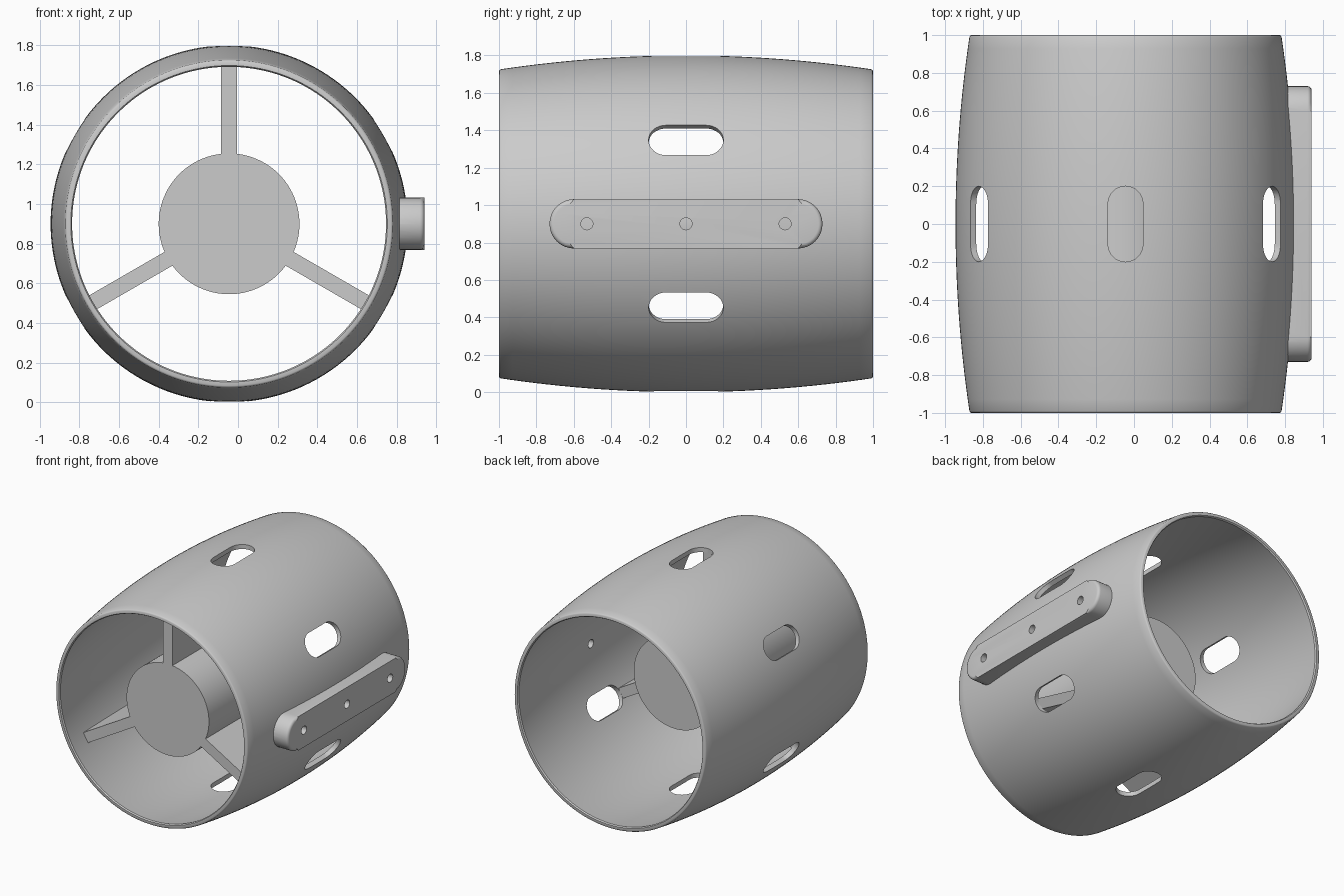
import bpy
import bmesh
from math import cos, sin, pi, radians
from mathutils import Matrix, Vector

if "Cube" in bpy.data.objects:
    bpy.data.objects.remove(bpy.data.objects["Cube"])

AXIS = Vector((-0.045, 0, 0.9))   # centre line of the duct
WALL = 0.035

gray = bpy.data.materials.new("plain_gray")
gray.use_nodes = True
gray.diffuse_color = (0.6, 0.6, 0.6, 1)
gray.node_tree.nodes["Principled BSDF"].inputs["Base Color"].default_value = (0.6, 0.6, 0.6, 1)


def finish(name, bm):
    """Turn a bmesh drawn around the duct axis into an object."""
    bmesh.ops.recalc_face_normals(bm, faces=bm.faces)
    mesh = bpy.data.meshes.new(name)
    bm.to_mesh(mesh)
    bm.free()
    mesh.materials.append(gray)
    obj = bpy.data.objects.new(name, mesh)
    obj.location = AXIS
    bpy.context.collection.objects.link(obj)
    return obj


def lathe(name, profile, closed, steps=160):
    """Spin (radius, y) points around the y axis; open profiles get caps."""
    bm = bmesh.new()
    rings = [[bm.verts.new((r * cos(2 * pi * i / steps), y, r * sin(2 * pi * i / steps)))
              for i in range(steps)] for r, y in profile]
    pairs = list(zip(rings, rings[1:]))
    if closed:
        pairs.append((rings[-1], rings[0]))
    else:
        bm.faces.new(rings[0])
        bm.faces.new(rings[-1])
    for a, b in pairs:
        for i in range(steps):
            j = (i + 1) % steps
            bm.faces.new((a[i], a[j], b[j], b[i]))
    return finish(name, bm)


def prism(name, outline, sweep, angle=0, bevel=0):
    """Sweep a flat outline, soften its far rim, and turn it around the duct axis."""
    bm = bmesh.new()
    near = [bm.verts.new(p) for p in outline]
    far = [bm.verts.new(Vector(p) + Vector(sweep)) for p in outline]
    bm.faces.new(near)
    top = bm.faces.new(far)
    for i in range(len(near)):
        j = (i + 1) % len(near)
        bm.faces.new((near[i], near[j], far[j], far[i]))
    if bevel:
        bmesh.ops.bevel(bm, geom=list(top.edges), offset=bevel, segments=4,
                        profile=0.5, affect='EDGES')
    bm.transform(Matrix.Rotation(-radians(angle), 4, 'Y'))
    return finish(name, bm)


def stadium(x, half_length, radius, y=0, steps=16):
    """Round-ended outline lying in the plane at the given x."""
    points = []
    for side in (1, -1):
        for i in range(steps + 1):
            a = pi * i / steps
            points.append((x, y + side * (half_length - radius + radius * sin(a)),
                           side * radius * cos(a)))
    if half_length == radius:
        points = points[:steps] + points[steps + 1:-1]
    return points


def cut(obj, cutters):
    """Subtract the cutters for good and delete them."""
    for c in cutters:
        mod = obj.modifiers.new("cut", 'BOOLEAN')
        mod.operation = 'DIFFERENCE'
        mod.solver = 'EXACT'
        mod.object = c
        c.hide_render = True
    bpy.context.view_layer.update()
    graph = bpy.context.evaluated_depsgraph_get()
    mesh = bpy.data.meshes.new_from_object(obj.evaluated_get(graph))
    obj.modifiers.clear()
    obj.data = mesh


def outer(y):
    return 0.9 - 0.075 * y * y


# Barrel-shaped duct shell with softened rims
stations = [-0.99 + 1.98 * i / 32 for i in range(33)]
rim = 0.008
profile = [(outer(y), y) for y in stations]
profile += [(outer(1) - rim / 3, 0.997), (outer(1) - rim, 1), (outer(1) - WALL + rim, 1)]
profile += [(outer(y) - WALL, y) for y in reversed(stations)]
profile += [(outer(1) - WALL + rim, -1), (outer(1) - rim, -1), (outer(1) - rim / 3, -0.997)]
shell = lathe("duct_shell", profile, True)

# Six slots around the middle, and three screw holes
slots = [prism("slot_cutter", stadium(0.7, 0.2, 0.0925), (0.4, 0, 0), 30 + 60 * k)
         for k in range(6)]
holes = [prism("hole_cutter", stadium(0.853, 0.032, 0.032, y), (0.3, 0, 0))
         for y in (-0.53, 0, 0.53)]
core = lathe("core_cutter", [(outer(y) - WALL / 2, y) for y in stations], False)
cut(shell, slots + holes[1:2])

# Mounting bar seated on the curved wall
bar = prism("mounting_bar", stadium(0.75, 0.73, 0.132), (0.235, 0, 0), bevel=0.022)
cut(bar, [core] + holes)
for helper in slots + holes + [core]:
    bpy.data.objects.remove(helper)

# Central hub
hub_outline = [(0.355 * cos(2 * pi * i / 96), -0.8, 0.355 * sin(2 * pi * i / 96))
               for i in range(96)]
hub = prism("hub", hub_outline, (0, 1, 0))

# Three deep spokes whose outer ends follow the wall
front, back = -0.8, -0.2
inset = WALL / 2
spoke_outline = [(0.3, front, -0.04), (outer(front) - inset, front, -0.04),
                 (outer(-0.5) - inset, -0.5, -0.04),
                 (outer(back) - inset, back, -0.04), (0.3, back, -0.04)]
for k, label in enumerate(("top", "right", "left")):
    prism("spoke_" + label, spoke_outline, (0, 0, 0.08), 90 + 120 * k)

# Smooth curved parts, keep hard edges
bpy.ops.object.select_all(action='DESELECT')
for obj in (shell, bar, hub):
    obj.select_set(True)
bpy.context.view_layer.objects.active = shell
bpy.ops.object.shade_smooth_by_angle(angle=radians(32))
